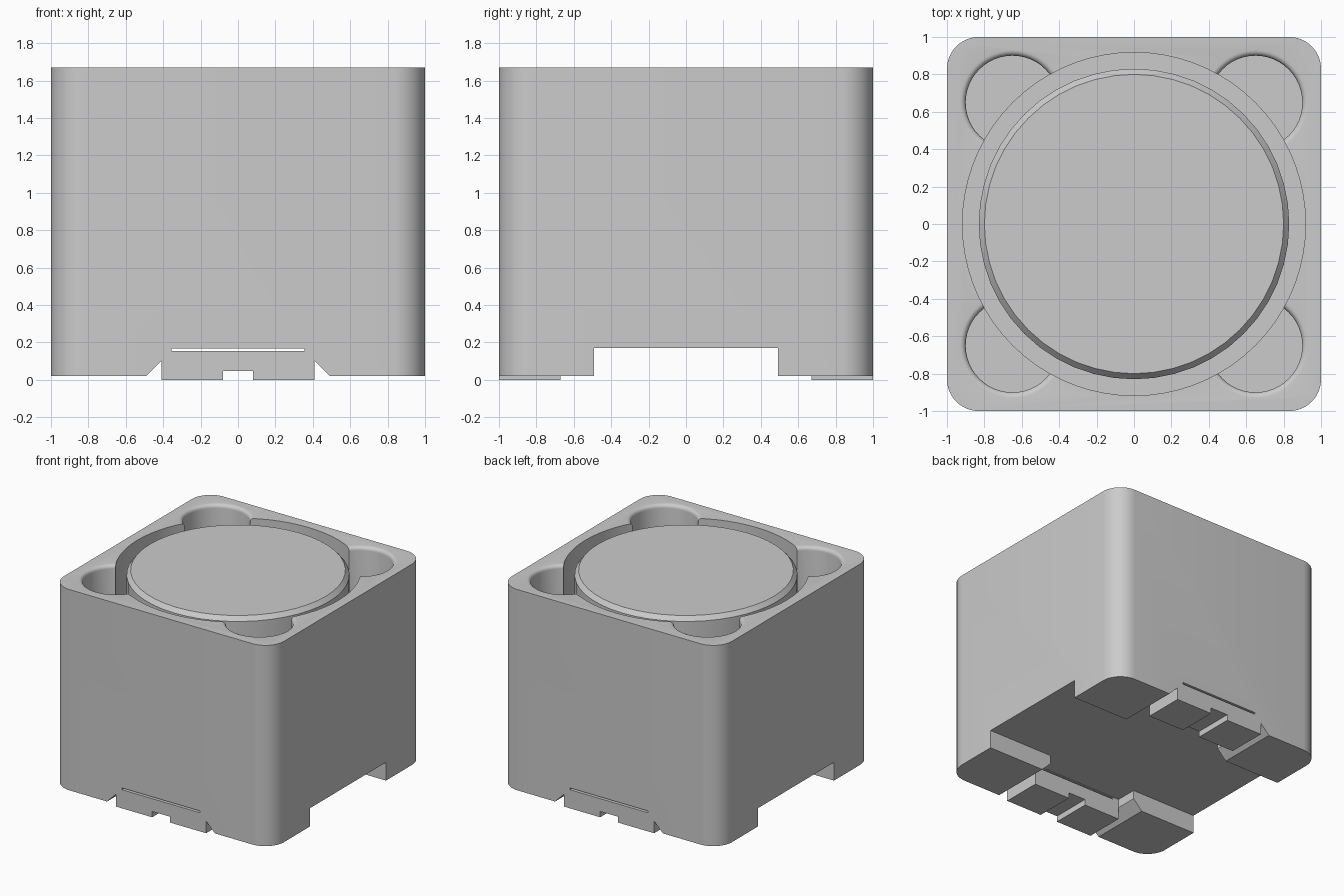
import bpy, bmesh, math
from mathutils import Vector

if "Cube" in bpy.data.objects:
    bpy.data.objects.remove(bpy.data.objects["Cube"], do_unlink=True)

TOP = 1.67
grey = bpy.data.materials.new("matte grey")
grey.use_nodes = True
colour = (0.6, 0.6, 0.6, 1)
grey.diffuse_color = colour
grey.node_tree.nodes["Principled BSDF"].inputs["Base Color"].default_value = colour


def finish(name, bm):
    bmesh.ops.recalc_face_normals(bm, faces=bm.faces)
    mesh = bpy.data.meshes.new(name)
    bm.to_mesh(mesh)
    bm.free()
    mesh.materials.append(grey)
    obj = bpy.data.objects.new(name, mesh)
    bpy.context.collection.objects.link(obj)
    return obj


def prism(name, points, sweep):
    """Extrude a closed 3D outline along a vector."""
    bm = bmesh.new()
    face = bm.faces.new([bm.verts.new(p) for p in points])
    out = bmesh.ops.extrude_face_region(bm, geom=[face], use_keep_orig=True)
    verts = [v for v in out["geom"] if isinstance(v, bmesh.types.BMVert)]
    bmesh.ops.translate(bm, verts=verts, vec=Vector(sweep))
    return finish(name, bm)


def box(name, x, y, low, high):
    return prism(name, [(-x, -y, low), (x, -y, low), (x, y, low), (-x, y, low)],
                 (0, 0, high - low))


def lathe(name, profile, cx=0, cy=0, sides=64):
    """Stack rings of (radius, height) into a closed turned solid."""
    bm = bmesh.new()
    rings = []
    for r, z in profile:
        angles = [math.tau * i / sides for i in range(sides)]
        rings.append([bm.verts.new((cx + r * math.cos(a), cy + r * math.sin(a), z))
                      for a in angles])
    for a, b in zip(rings, rings[1:]):
        for i in range(sides):
            j = (i + 1) % sides
            bm.faces.new((a[i], a[j], b[j], b[i]))
    bm.faces.new(rings[0])
    bm.faces.new(rings[-1])
    return finish(name, bm)


def smooth(obj):
    bpy.ops.object.select_all(action="DESELECT")
    obj.select_set(True)
    bpy.context.view_layer.objects.active = obj
    bpy.ops.object.shade_smooth_by_angle(angle=math.radians(30))


def cut(target, cutter):
    mod = target.modifiers.new("cut", "BOOLEAN")
    mod.operation, mod.solver, mod.object = "DIFFERENCE", "EXACT", cutter
    bpy.context.view_layer.objects.active = target
    bpy.ops.object.modifier_apply(modifier=mod.name)
    bpy.data.objects.remove(cutter, do_unlink=True)


# Housing with rounded upright corners
radius, steps, outline = 0.17, 10, []
for q, (sx, sy) in enumerate([(1, 1), (-1, 1), (-1, -1), (1, -1)]):
    for i in range(steps + 1):
        a = math.pi / 2 * (q + i / steps)
        outline.append((sx * (1 - radius) + radius * math.cos(a),
                        sy * (1 - radius) + radius * math.sin(a), 0))
housing = prism("housing", outline, (0, 0, TOP))

# Round well and four corner pockets with rounded rims
cut(housing, lathe("well_cutter", [(0.917, 0.3), (0.917, TOP + 0.1)], sides=72))
fillet = 0.03
rim = [(0.25 + fillet * (1 - math.cos(a)), TOP - fillet + fillet * math.sin(a))
       for a in [math.pi / 2 * i / 5 for i in range(6)]]
for sx in (-1, 1):
    for sy in (-1, 1):
        cut(housing, lathe("pocket_cutter", [(0.25, 0.35)] + rim + [(0.28, TOP + 0.1)],
                           0.65 * sx, 0.65 * sy, 48))

# Underside: raised corners with sloped reliefs beside each terminal foot
for s in (-1, 1):
    side = [(1.1, -0.1), (1.1, 0.02), (0.49, 0.02), (0.41, 0.10), (0.41, -0.1)]
    cut(housing, prism("relief_cutter", [(s * x, -1.1, z) for x, z in side], (0, 2.2, 0)))

# Underside: cross-shaped recess, foot notches and thin slots above the feet
cut(housing, box("channel_cutter", 1.2, 0.493, -0.2, 0.17))
cut(housing, box("recess_cutter", 0.41, 0.67, -0.2, 0.17))
cut(housing, box("notch_cutter", 0.08, 1.2, -0.2, 0.048))
cut(housing, box("slot_cutter", 0.355, 1.2, 0.153, 0.168))
smooth(housing)

# Central core with a chamfered top edge
core = lathe("core", [(0.83, 0.29), (0.83, TOP - 0.035), (0.80, TOP)], sides=48)
smooth(core)
